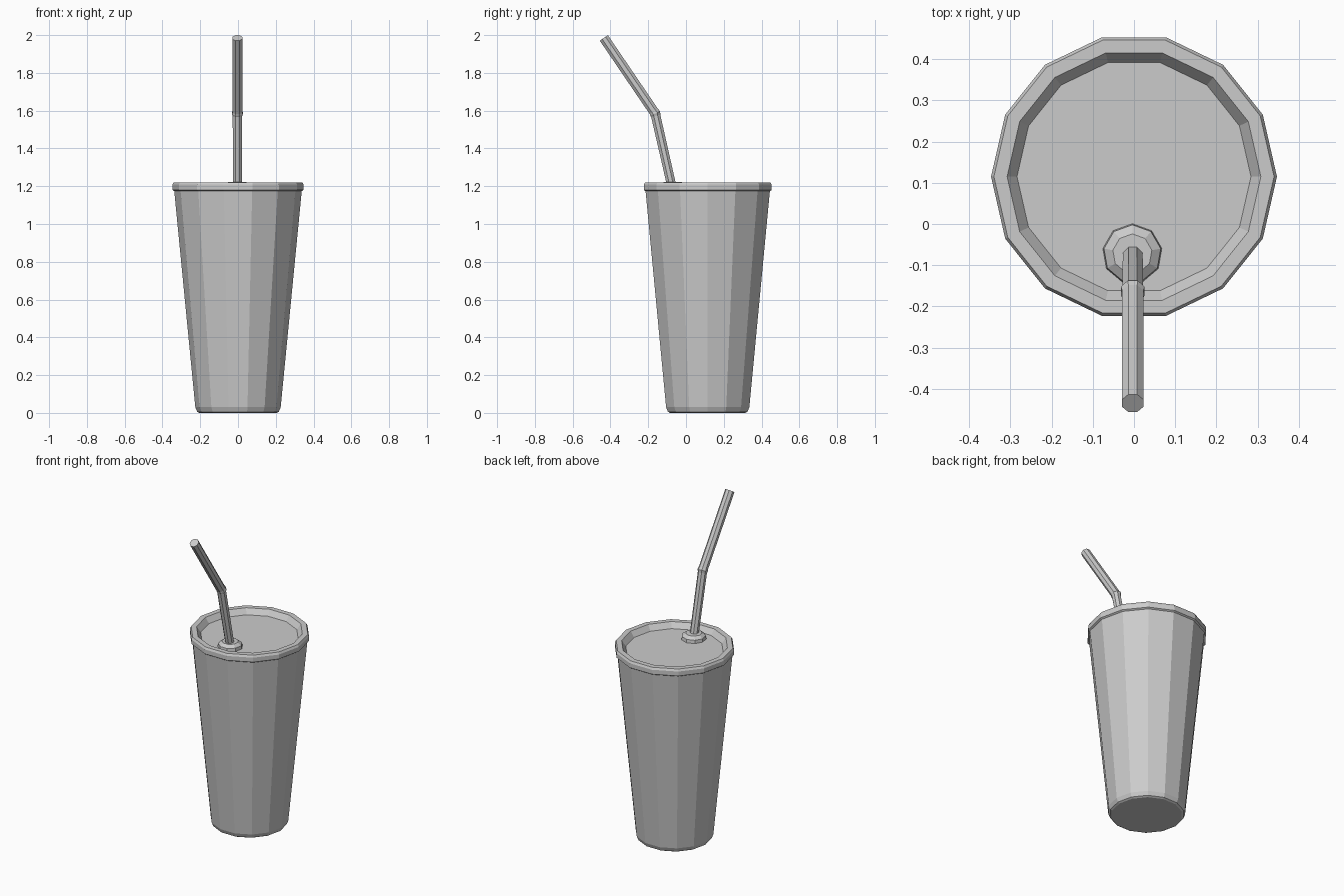
import bpy, bmesh, math
from mathutils import Vector

if "Cube" in bpy.data.objects:
    bpy.data.objects.remove(bpy.data.objects["Cube"])

SIDES = 14
CUP_Y = 0.115


def make_object(name, bm):
    bmesh.ops.recalc_face_normals(bm, faces=bm.faces)
    mesh = bpy.data.meshes.new(name)
    bm.to_mesh(mesh)
    bm.free()
    obj = bpy.data.objects.new(name, mesh)
    bpy.context.collection.objects.link(obj)
    return obj


def skin(name, rings):
    """Bridge successive rings of points and cap both ends."""
    bm = bmesh.new()
    loops = [[bm.verts.new(p) for p in ring] for ring in rings]
    n = len(loops[0])
    for a, b in zip(loops, loops[1:]):
        for i in range(n):
            j = (i + 1) % n
            bm.faces.new((a[i], a[j], b[j], b[i]))
    bm.faces.new(loops[0][::-1])
    bm.faces.new(loops[-1])
    return make_object(name, bm)


def lathe(name, profile, x, y, sides, phase=0.0):
    """Turn a (radius, z) profile about a vertical axis."""
    angles = [math.tau * i / sides + phase for i in range(sides)]
    return skin(name, [[(x + r * math.cos(a), y + r * math.sin(a), z)
                        for a in angles] for r, z in profile])


def tube(name, path, sides):
    """Sweep a polygon along (point, radius, direction) stations in the YZ plane."""
    across = Vector((1, 0, 0))
    rings = []
    for point, radius, direction in path:
        up = Vector(direction).normalized().cross(across)
        rings.append([Vector(point) + radius * (math.cos(a) * across + math.sin(a) * up)
                      for a in [math.tau * (i + 0.5) / sides for i in range(sides)]])
    return skin(name, rings)


# Tapered cup with a small bevelled foot
lathe("cup", [(0.205, 0.0), (0.216, 0.006), (0.226, 0.03), (0.338, 1.18)],
      0, CUP_Y, SIDES)

# Lid with rolled rim and sunken top
lathe("lid", [(0.335, 1.172), (0.347, 1.180), (0.347, 1.208), (0.340, 1.221),
              (0.308, 1.221), (0.284, 1.187)], 0, CUP_Y, SIDES)

# Raised collar around the straw hole
lathe("straw_collar", [(0.073, 1.185), (0.070, 1.207), (0.048, 1.223)],
      -0.004, -0.072, 9, math.pi / 2)

# Bent straw
base, bend, tip = (Vector((-0.003, y, z)) for y, z in
                   ((-0.073, 1.19), (-0.163, 1.585), (-0.435, 1.985)))
lower = (bend - base).normalized()
upper = (tip - bend).normalized()
tube("straw", [(base, 0.026, lower),
               (bend - lower * 0.012, 0.027, lower),
               (bend, 0.031, lower + upper),
               (bend + upper * 0.012, 0.028, upper),
               (tip, 0.028, upper)], 8)
